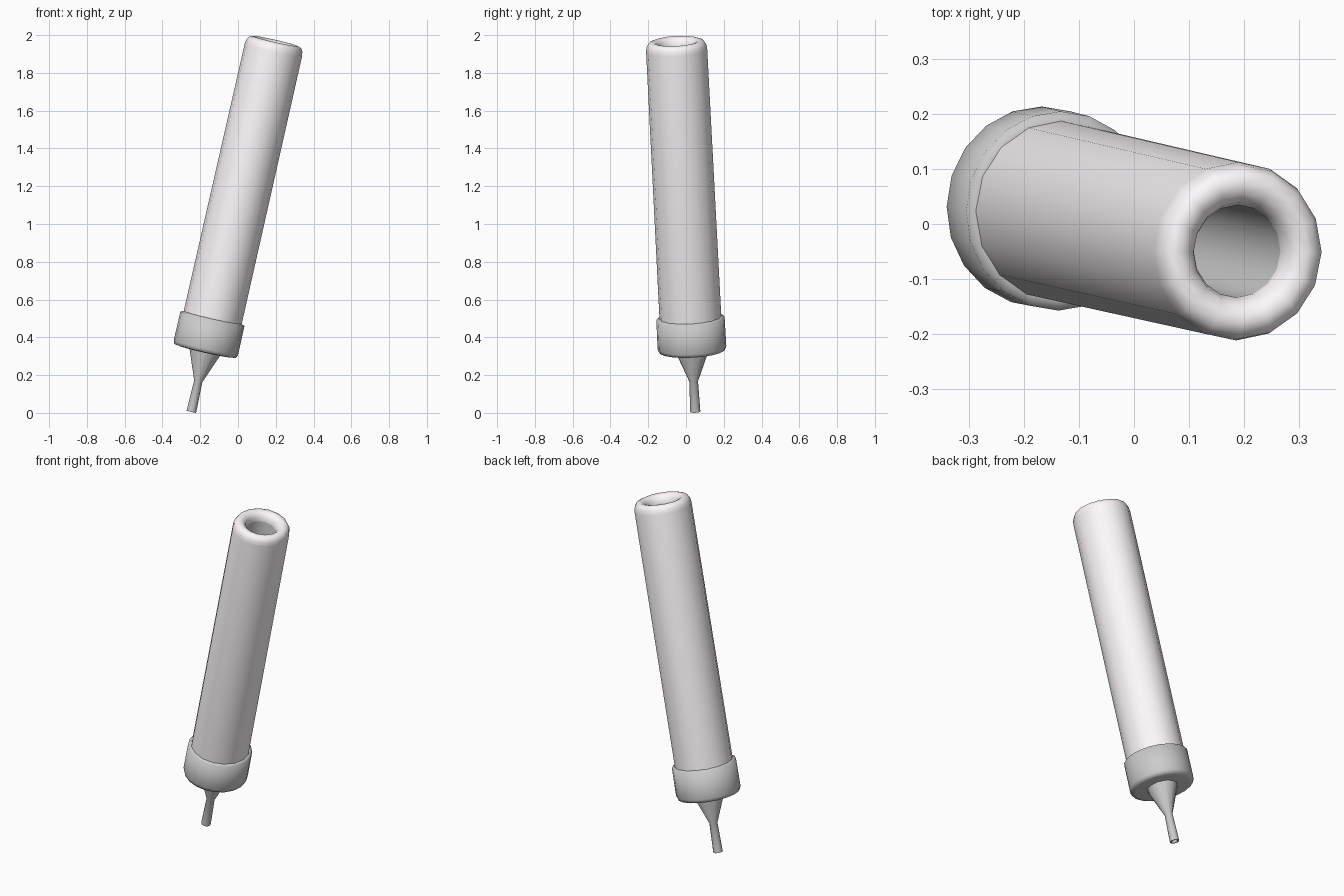
import bpy, bmesh, math
from mathutils import Vector, Matrix

if "Cube" in bpy.data.objects:
    bpy.data.objects.remove(bpy.data.objects["Cube"])

# Leaning axis frame: tip centre and axis direction, slightly oval section
TIP = Vector((-0.247, 0.049, 0.006))
AXIS = Vector((0.445, -0.101, 1.962)).normalized()
Y = (Vector((0, 1, 0)) - AXIS * AXIS.y).normalized()
X = Y.cross(AXIS)
FRAME = Matrix.Translation(TIP) @ Matrix((X, Y, AXIS)).transposed().to_4x4() @ Matrix.Diagonal((0.96, 1, 1, 1))


def material(name, color):
    mat = bpy.data.materials.new(name)
    mat.diffuse_color = (*color, 1)
    mat.use_nodes = True
    mat.node_tree.nodes["Principled BSDF"].inputs["Base Color"].default_value = mat.diffuse_color
    return mat


WHITE = material("white_plastic", (1.0, 0.955, 0.98))
GREY = material("grey_plastic", (0.56, 0.565, 0.56))


def lathe(name, profile, sides, mat, angle):
    """Spin (radius, height) points around the axis; radius 0 closes an end."""
    bm = bmesh.new()
    rings = []
    for r, h in profile:
        count = sides if r > 0 else 1
        rings.append([bm.verts.new((r * math.cos(2 * math.pi * i / sides),
                                    r * math.sin(2 * math.pi * i / sides), h))
                      for i in range(count)])
    for a, b in zip(rings, rings[1:]):
        for i in range(sides):
            j = (i + 1) % sides
            loop = [a[i % len(a)], a[j % len(a)], b[j % len(b)], b[i % len(b)]]
            bm.faces.new(list(dict.fromkeys(loop)))
    bmesh.ops.recalc_face_normals(bm, faces=bm.faces)
    bm.transform(FRAME)
    mesh = bpy.data.meshes.new(name)
    bm.to_mesh(mesh)
    bm.free()
    mesh.materials.append(mat)
    obj = bpy.data.objects.new(name, mesh)
    bpy.context.collection.objects.link(obj)
    bpy.ops.object.select_all(action='DESELECT')
    obj.select_set(True)
    bpy.context.view_layer.objects.active = obj
    bpy.ops.object.shade_smooth_by_angle(angle=math.radians(angle))
    return obj


# Long body with rounded rim and a deep bore
L = 2.015
tube = lathe("body_tube", [(0, 0.40), (0.164, 0.40), (0.162, L - 0.05), (0.158, L - 0.025),
                           (0.147, L - 0.007), (0.127, L), (0.107, L - 0.006),
                           (0.091, L - 0.022), (0.084, L - 0.05), (0.084, 0.6), (0, 0.6)],
             16, WHITE, 50)

# Grey lining: the innermost wall and floor of the body
tube.data.materials.append(GREY)
to_local = FRAME.inverted()
for face in tube.data.polygons:
    c = to_local @ face.center
    if c.xy.length < 0.085 and c.z > 0.5:
        face.material_index = 1

# Collar, softly shaded over its edges
lathe("collar", [(0, 0.335), (0.150, 0.328), (0.176, 0.332), (0.182, 0.350),
                 (0.181, 0.506), (0.162, 0.513), (0, 0.50)], 20, GREY, 120)

# Tapered nozzle with a small opening
lathe("nozzle", [(0, 0.35), (0.085, 0.345), (0.085, 0.32), (0.023, 0.165),
                 (0.027, 0.0), (0.018, 0.0), (0.015, 0.05), (0, 0.05)], 12, GREY, 40)
